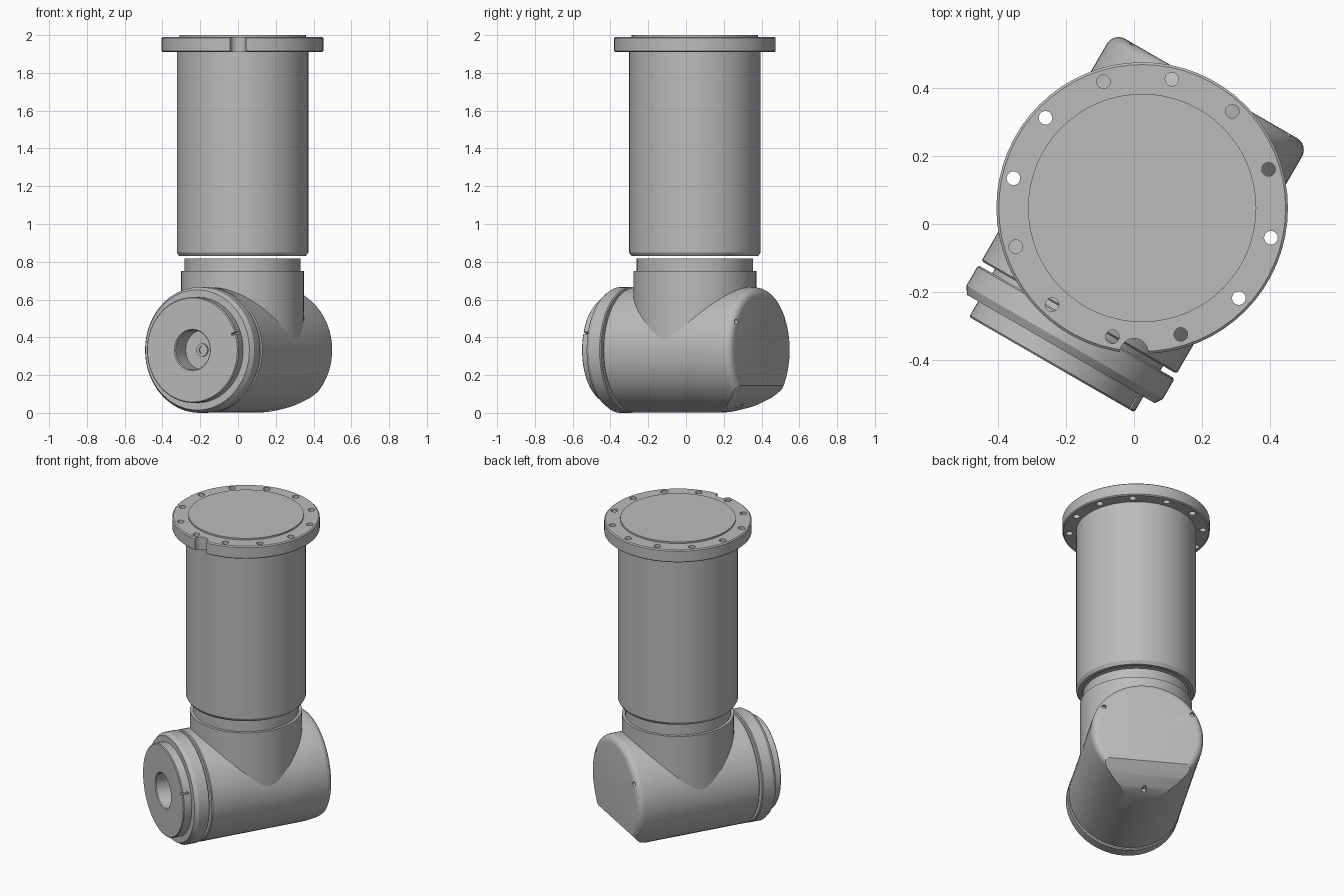
import bpy, bmesh, math
from mathutils import Matrix, Vector

cube = bpy.data.objects.get("Cube")
if cube:
    bpy.data.objects.remove(cube, do_unlink=True)

grey = bpy.data.materials.new("machined grey")
grey.use_nodes = True
colour = (0.5, 0.5, 0.5, 1)
grey.diffuse_color = colour
grey.node_tree.nodes["Principled BSDF"].inputs["Base Color"].default_value = colour

SIDES = 64
CX, CY = 0.024, 0.047      # upright axis
AXIS_Z = 0.333             # height of the level axis
R = 0.331                  # radius of the level tube

UPRIGHT = Matrix.Translation((CX, CY, 0))
# Level frame: local x goes across, y up, z out through the front joint
LEVEL = Matrix.Translation((CX, CY, AXIS_Z)) @ Matrix.Rotation(math.radians(-30), 4, 'Z') \
    @ Matrix.Rotation(math.radians(90), 4, 'X')


def lathe(bm, profile, sides=SIDES, at=(0, 0)):
    """Closed solid turned from (radius, height) points running upward."""
    rings = []
    for r, h in profile:
        if r == 0:
            rings.append([bm.verts.new((at[0], at[1], h))])
        else:
            angles = [math.tau * i / sides for i in range(sides)]
            rings.append([bm.verts.new((at[0] + r * math.cos(a), at[1] + r * math.sin(a), h))
                          for a in angles])
    for a, b in zip(rings, rings[1:]):
        for i in range(sides):
            j = (i + 1) % sides
            quad = [a[i % len(a)], a[j % len(a)], b[j % len(b)], b[i % len(b)]]
            bm.faces.new(list(dict.fromkeys(quad)))
    for ring, flip in ((rings[0], True), (rings[-1], False)):
        if len(ring) > 1:
            bm.faces.new(ring[::-1] if flip else ring)


def finish(name, bm, frame, cutter=None):
    """Turn a bmesh into a shaded object, cutting it first if asked."""
    bmesh.ops.recalc_face_normals(bm, faces=bm.faces)
    bm.transform(frame)
    mesh = bpy.data.meshes.new(name)
    bm.to_mesh(mesh)
    bm.free()
    mesh.materials.append(grey)
    ob = bpy.data.objects.new(name, mesh)
    bpy.context.collection.objects.link(ob)
    bpy.ops.object.select_all(action='DESELECT')
    bpy.context.view_layer.objects.active = ob
    ob.select_set(True)
    if cutter:
        mod = ob.modifiers.new("cut", 'BOOLEAN')
        mod.operation, mod.solver, mod.object = 'DIFFERENCE', 'EXACT', cutter
        bpy.ops.object.modifier_apply(modifier=mod.name)
        bpy.data.objects.remove(cutter, do_unlink=True)
    bpy.ops.object.shade_smooth_by_angle(angle=math.radians(25))
    return ob


def turned(name, profile, frame, cutter=None):
    bm = bmesh.new()
    lathe(bm, profile)
    return finish(name, bm, frame, cutter)


def slice_off(bm, point, normal):
    """Remove the side the normal points to and close the cut."""
    geom = bm.verts[:] + bm.edges[:] + bm.faces[:]
    res = bmesh.ops.bisect_plane(bm, geom=geom, plane_co=point, plane_no=normal,
                                 clear_outer=True, dist=1e-5)
    edges = [e for e in res["geom_cut"] if isinstance(e, bmesh.types.BMEdge)]
    bmesh.ops.holes_fill(bm, edges=edges, sides=0)


# Upright column with a chamfered foot and a recess below
turned("column", [(0, 0.86), (0.315, 0.86), (0.315, 0.83), (0.335, 0.83),
                  (0.348, 0.85), (0.348, 1.92)], UPRIGHT)

# Bolt flange with twelve holes and a locating notch
bm = bmesh.new()
for i in range(12):
    a = math.radians(17 + 30 * i)
    lathe(bm, [(0.02, 1.85), (0.02, 2.05)], 20, (0.388 * math.cos(a), 0.388 * math.sin(a)))
lathe(bm, [(0.042, 1.85), (0.042, 2.05)], 24, (-CX, -0.425))
holes = finish("flange_cutter", bm, UPRIGHT)
turned("flange", [(0.421, 1.91), (0.428, 1.916), (0.428, 1.984), (0.421, 1.99)], UPRIGHT, holes)
turned("top_disc", [(0.335, 1.95), (0.335, 2.0)], UPRIGHT)

# Neck with a stepped collar
turned("neck", [(0.325, AXIS_Z), (0.325, 0.75), (0.308, 0.75), (0.308, 0.818)], UPRIGHT)

# Level tube and its end cap, parted along a sloping seam
seam_point = Vector((0, 0, -0.18))
seam_normal = Vector((0, -0.46, -1)).normalized()
bm = bmesh.new()
lathe(bm, [(R, -0.4), (R, 0.366), (0.325, 0.371)])
slice_off(bm, seam_point, seam_normal)
finish("elbow_body", bm, LEVEL)

bm = bmesh.new()
for angle, depth in ((30, -0.385), (150, -0.385), (270, -0.25)):
    a = math.radians(angle)
    lathe(bm, [(0.013, -0.45), (0.013, depth)], 16, (0.3 * math.cos(a), 0.3 * math.sin(a)))
screw_holes = finish("cap_cutter", bm, LEVEL)

bm = bmesh.new()
corner = 0.04
steps = [math.radians(15 * i) for i in range(7)]
edge = [(R - corner + corner * math.sin(a), -0.405 + corner - corner * math.cos(a)) for a in steps]
lathe(bm, edge + [(R, 0.1)])
slice_off(bm, seam_point, -seam_normal)
# Underside of the cap sweeps up toward the end
for t, z, slope in ((-0.16, 0, 0.17), (-0.22, 0.015, 0.36), (-0.30, 0.05, 0.65), (-0.36, 0.095, 1.1)):
    slice_off(bm, Vector((0, z - AXIS_Z, t)), Vector((0, -1, -slope)).normalized())
finish("elbow_end_cap", bm, LEVEL, screw_holes)

# Front joint: groove, ring, raised boss with a deep bore
bm = bmesh.new()
bmesh.ops.create_cube(bm, size=1, matrix=Matrix.Translation((0.262, 0.09, 0.52))
                      @ Matrix.Rotation(math.radians(19), 4, 'Z')
                      @ Matrix.Diagonal((0.05, 0.012, 0.06, 1)))
slot = finish("slot_cutter", bm, LEVEL)
turned("joint_ring", [(0.285, 0.34), (0.285, 0.386), (0.327, 0.386), (0.333, 0.391),
                      (0.333, 0.455), (0.318, 0.478), (0.28, 0.478), (0.28, 0.526),
                      (0.275, 0.531), (0.11, 0.531), (0.105, 0.526), (0.105, 0.42),
                      (0, 0.42)], LEVEL, slot)
turned("bore_hub", [(0.034, 0.41), (0.034, 0.43), (0.018, 0.43), (0.018, 0.424), (0, 0.424)], LEVEL)
